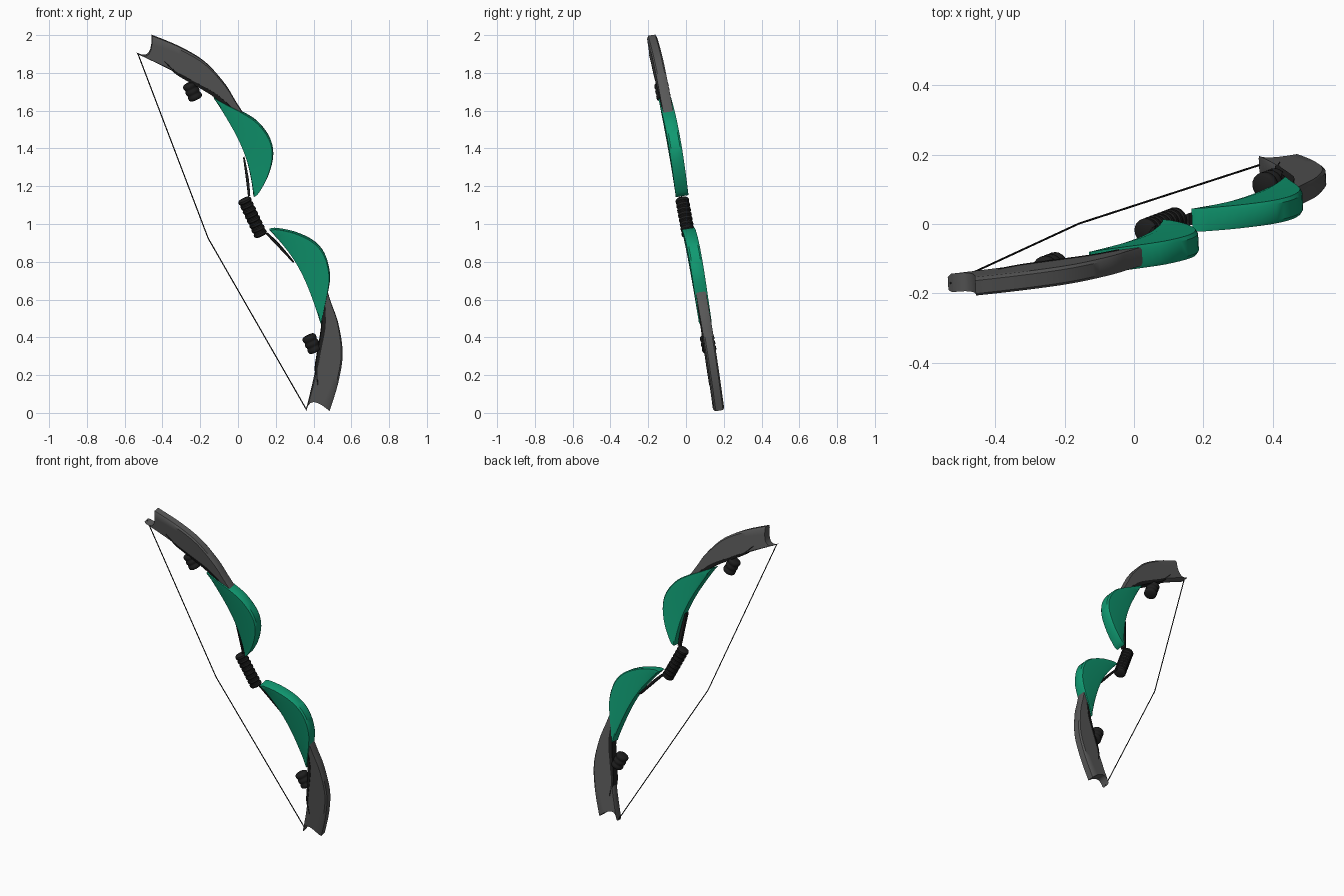
import bpy, bmesh, math
from mathutils import Matrix, Vector

cube = bpy.data.objects.get("Cube")
if cube:
    bpy.data.objects.remove(cube, do_unlink=True)

# Tilted frame: local X points away from the string, Y is thickness, Z runs along the bow
UP = Vector((-0.4223, -0.1614, 0.892)).normalized()
SIDE = Vector((-0.0513, 0.9867, 0.154)).normalized()
FORWARD = SIDE.cross(UP).normalized()
FRAME = Matrix((FORWARD, SIDE, UP)).transposed().to_4x4()
FRAME.translation = (-0.095, 0.0, 0.955)


def material(name, rgb):
    m = bpy.data.materials.new(name)
    m.use_nodes = True
    m.diffuse_color = (*rgb, 1)
    m.node_tree.nodes["Principled BSDF"].inputs["Base Color"].default_value = (*rgb, 1)
    return m


GREEN = material("green", (0.005, 0.32, 0.165))
GREY = material("dark grey", (0.095, 0.095, 0.095))
BLACK = material("black", (0.013, 0.013, 0.013))


def finish(name, bm, mat, mirrored=True):
    bmesh.ops.remove_doubles(bm, verts=bm.verts, dist=0.0002)
    bmesh.ops.recalc_face_normals(bm, faces=bm.faces)
    mesh = bpy.data.meshes.new(name)
    bm.to_mesh(mesh)
    bm.free()
    mesh.materials.append(mat)
    ob = bpy.data.objects.new(name, mesh)
    bpy.context.collection.objects.link(ob)
    ob.matrix_world = FRAME
    if mirrored:
        mod = ob.modifiers.new("other half", 'MIRROR')
        mod.use_axis = (False, False, True)
    bpy.ops.object.select_all(action='DESELECT')
    ob.select_set(True)
    bpy.context.view_layer.objects.active = ob
    bpy.ops.object.shade_smooth_by_angle(angle=math.radians(35))
    return ob


def along(points, s):
    """Smooth curve through (height, forward) points, s from 0 to 1."""
    f = s * (len(points) - 1)
    i = min(int(f), len(points) - 2)
    t = f - i
    p = [Vector(points[min(max(k, 0), len(points) - 1)]) for k in range(i - 1, i + 3)]
    return 0.5 * (2 * p[1] + (p[2] - p[0]) * t
                  + (2 * p[0] - 5 * p[1] + 4 * p[2] - p[3]) * t ** 2
                  + (3 * p[1] - p[0] - 3 * p[2] + p[3]) * t ** 3)


def blade(name, outer, inner, section, mat, steps=28, notch=0.0):
    """Loft between an outer and an inner edge; section is (across, half thickness)."""
    loop = [(a, h) for a, h in section] + [(a, -h) for a, h in reversed(section)]
    bm = bmesh.new()
    rings = []
    for k in range(steps + 1):
        s = k / steps
        o, i = along(outer, s), along(inner, s)
        ring = []
        for a, h in loop:
            q = o.lerp(i, a)
            sag = notch * 4 * a * (1 - a) * s ** 4
            ring.append(bm.verts.new((q.y, h, q.x - sag)))
        rings.append(ring)
    n = len(loop)
    for r0, r1 in zip(rings, rings[1:]):
        for j in range(n):
            bm.faces.new((r0[j], r0[(j + 1) % n], r1[(j + 1) % n], r1[j]))
    # End caps as strips between the two sides
    for ring in (rings[0], rings[-1]):
        for j in range(len(section) - 1):
            bm.faces.new((ring[j], ring[j + 1], ring[n - 2 - j], ring[n - 1 - j]))
    return finish(name, bm, mat)


def ribbed_barrel(name, forward, height, length, radius, ribs, mirrored):
    """Turned grip with rounded ribs, its axis along the bow."""
    step = length / ribs
    profile = [(0, 0), (radius * 0.75, 0)]
    for r in range(ribs):
        for t, f in ((0.12, 0.9), (0.3, 1.0), (0.7, 1.0), (0.88, 0.9)):
            profile.append((radius * f, (r + t) * step))
    profile += [(radius * 0.75, length), (0, length)]
    bm = bmesh.new()
    verts = [bm.verts.new((x, 0, z - length / 2)) for x, z in profile]
    edges = [bm.edges.new(pair) for pair in zip(verts, verts[1:])]
    bmesh.ops.spin(bm, geom=verts + edges, axis=(0, 0, 1), cent=(0, 0, 0),
                   angle=math.tau, steps=20)
    bmesh.ops.translate(bm, vec=(forward, 0, height), verts=bm.verts)
    finish(name, bm, BLACK, mirrored)


# Green crescent guards
blade("crescent_guard",
      [(0.1, 0.247), (0.11, 0.28), (0.17, 0.36), (0.255, 0.429), (0.345, 0.453),
       (0.45, 0.432), (0.528, 0.385), (0.605, 0.325), (0.667, 0.279)],
      [(0.1, 0.243), (0.13, 0.253), (0.18, 0.268), (0.263, 0.287), (0.35, 0.297),
       (0.44, 0.298), (0.528, 0.292), (0.605, 0.284), (0.667, 0.275)],
      [(0, 0.024), (0.05, 0.034), (0.85, 0.033), (1, 0.028)], GREEN)

# Dark outer limbs with a notched tip
blade("limb",
      [(0.5, 0.385), (0.6, 0.372), (0.71, 0.36), (0.862, 0.314), (0.992, 0.229), (1.114, 0.12)],
      [(0.52, 0.335), (0.6, 0.332), (0.679, 0.287), (0.808, 0.202), (0.93, 0.112), (1.061, 0.008)],
      [(0, 0.019), (0.06, 0.027), (0.2, 0.027), (0.35, 0.027), (0.5, 0.027),
       (0.65, 0.027), (0.8, 0.027), (0.94, 0.027), (1, 0.019)], GREY, notch=0.055)

# Black slivers along the inside of the limbs
blade("limb_spine",
      [(0.56, 0.345), (0.68, 0.3), (0.8, 0.216), (0.88, 0.158), (0.96, 0.124)],
      [(0.56, 0.332), (0.68, 0.276), (0.8, 0.196), (0.88, 0.144), (0.96, 0.121)],
      [(0, 0.03), (1, 0.025)], BLACK, steps=14)

# Black braces between the grip and the guards
blade("grip_brace",
      [(0.112, 0.228), (0.2, 0.26), (0.31, 0.288)],
      [(0.112, 0.216), (0.2, 0.245), (0.31, 0.28)],
      [(0, 0.018), (1, 0.012)], BLACK, steps=10)

# Central grip and the two small barrels
ribbed_barrel("grip", 0.19, 0, 0.22, 0.036, 8, False)
ribbed_barrel("limb_barrel", 0.188, 0.749, 0.095, 0.038, 3, True)

# Bowstring, drawn back at the middle
bm = bmesh.new()
string_path = [Vector((-0.07, 0, 0)), Vector((0.012, 0, 1.056))]
direction = string_path[1] - string_path[0]
turn = direction.to_track_quat('Z', 'Y').to_matrix().to_4x4()
bmesh.ops.create_cone(bm, cap_ends=True, segments=8, radius1=0.003, radius2=0.003,
                      depth=direction.length,
                      matrix=Matrix.Translation(sum(string_path, Vector()) / 2) @ turn)
finish("bowstring", bm, BLACK)
